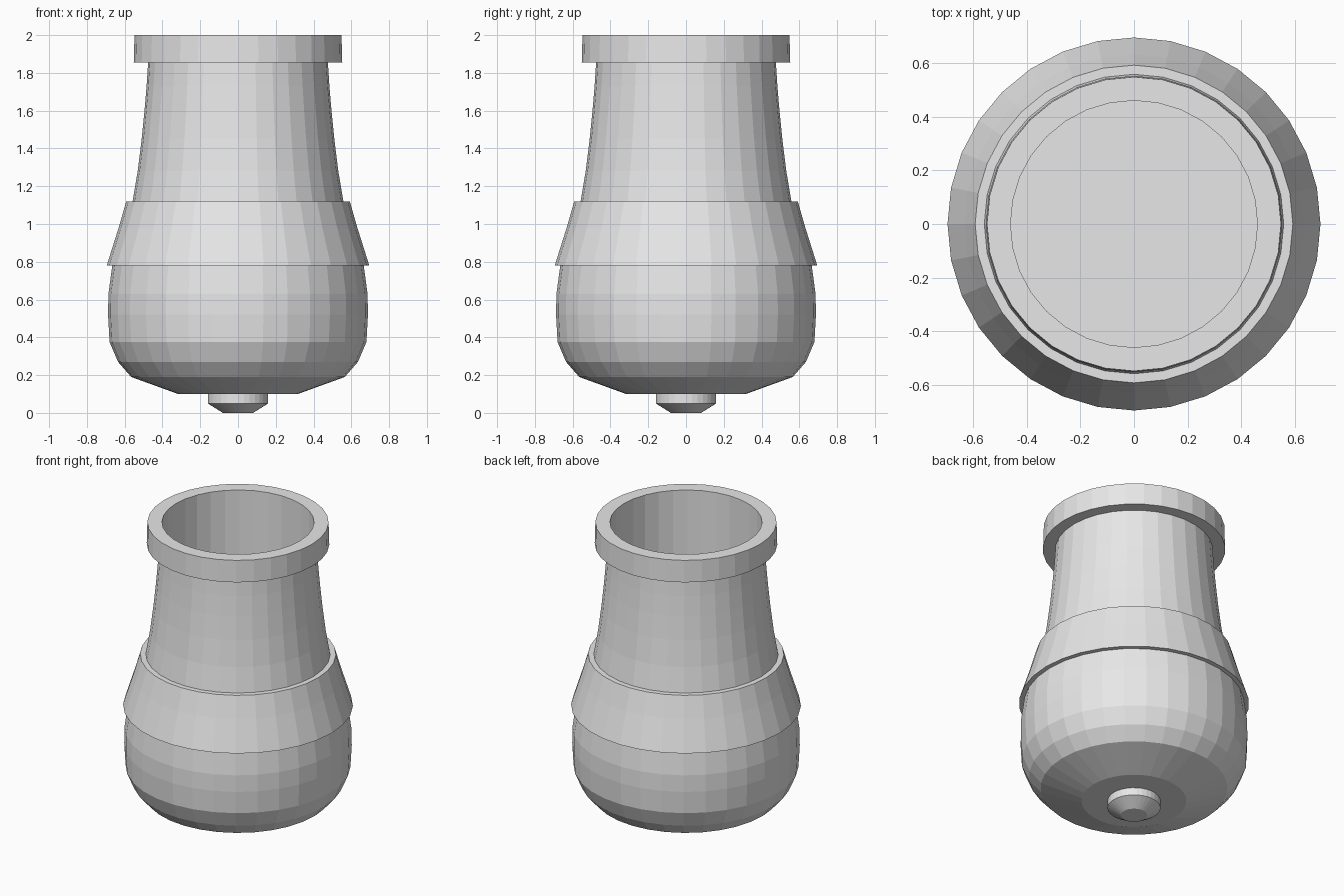
import bpy
import bmesh
from math import cos, sin, tau

SIDES = 32

cube = bpy.data.objects.get("Cube")
if cube:
    bpy.data.objects.remove(cube, do_unlink=True)

grey = bpy.data.materials.new("plain_grey")
grey.use_nodes = True
grey.diffuse_color = (0.8, 0.8, 0.8, 1)
grey.node_tree.nodes["Principled BSDF"].inputs["Base Color"].default_value = (0.8, 0.8, 0.8, 1)


def lathe(name, profile, closed=False):
    """Spin (radius, height) points around z; cap the ends or close the loop."""
    bm = bmesh.new()
    rings = []
    for r, z in profile:
        rings.append([bm.verts.new((r * cos(tau * i / SIDES), r * sin(tau * i / SIDES), z))
                      for i in range(SIDES)])
    pairs = list(zip(rings, rings[1:]))
    if closed:
        pairs.append((rings[-1], rings[0]))
    else:
        bm.faces.new(rings[0])
        bm.faces.new(rings[-1])
    for low, high in pairs:
        for i in range(SIDES):
            j = (i + 1) % SIDES
            bm.faces.new((low[i], low[j], high[j], high[i]))
    bmesh.ops.recalc_face_normals(bm, faces=bm.faces)
    mesh = bpy.data.meshes.new(name)
    bm.to_mesh(mesh)
    bm.free()
    mesh.materials.append(grey)
    obj = bpy.data.objects.new(name, mesh)
    bpy.context.collection.objects.link(obj)
    return obj


# Rounded bowl at the base, closed inside the band
lathe("bowl", [(0.317, 0.10), (0.565, 0.19), (0.635, 0.27), (0.68, 0.375),
               (0.688, 0.52), (0.686, 0.63), (0.665, 0.785)])

# Flared band overlapping the bowl
lathe("band", [(0.54, 1.12), (0.592, 1.12), (0.632, 0.98), (0.692, 0.79),
               (0.695, 0.78), (0.64, 0.78)], closed=True)

# Tapering barrel with muzzle rim and straight bore
lathe("barrel", [(0.59, 0.95), (0.558, 1.12), (0.531, 1.28), (0.51, 1.45),
                 (0.495, 1.6), (0.484, 1.73), (0.476, 1.855),
                 (0.552, 1.855), (0.548, 2.0), (0.46, 2.0), (0.46, 0.9)])

# Small stepped knob under the bowl
lathe("base_knob", [(0.08, 0.0), (0.16, 0.05), (0.16, 0.11)])
